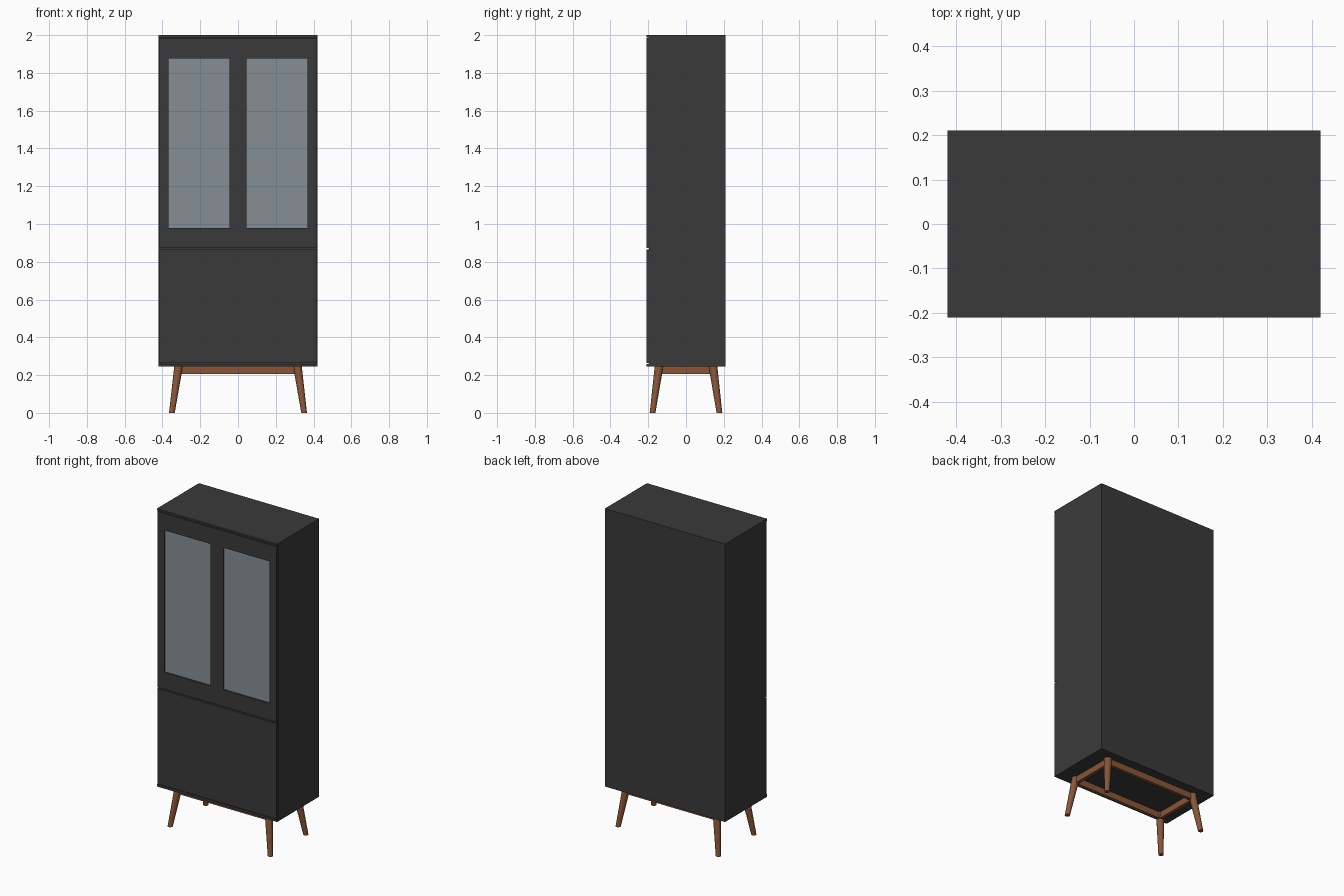
import bpy, bmesh
from mathutils import Vector

cube = bpy.data.objects.get("Cube")
if cube:
    bpy.data.objects.remove(cube, do_unlink=True)


def material(name, rgb, rough):
    m = bpy.data.materials.new(name)
    m.use_nodes = True
    m.diffuse_color = (*rgb, 1)
    bsdf = m.node_tree.nodes["Principled BSDF"]
    bsdf.inputs["Base Color"].default_value = (*rgb, 1)
    bsdf.inputs["Roughness"].default_value = rough
    return m


charcoal = material("charcoal lacquer", (0.042, 0.042, 0.042), 0.6)
glass = material("grey glass", (0.24, 0.275, 0.3), 0.3)
wood = material("warm wood", (0.242, 0.093, 0.043), 0.6)


def finish(name, bm, mat):
    bmesh.ops.recalc_face_normals(bm, faces=bm.faces)
    mesh = bpy.data.meshes.new(name)
    bm.to_mesh(mesh)
    bm.free()
    mesh.materials.append(mat)
    ob = bpy.data.objects.new(name, mesh)
    bpy.context.collection.objects.link(ob)
    return ob


def box(name, x, y, z, mat):
    """Box between the (low, high) limits on each axis."""
    bm = bmesh.new()
    bmesh.ops.create_cube(bm, size=1)
    for v in bm.verts:
        v.co = Vector(r[0] if c < 0 else r[1] for c, r in zip(v.co, (x, y, z)))
    return finish(name, bm, mat)


W, D = 0.42, 0.21           # half width and half depth
BOTTOM, TOP = 0.245, 2.0
T = 0.015                   # board thickness
IN = W - T

# Carcass boards
box("top_board", (-W, W), (-D, D), (TOP - 0.012, TOP), charcoal)
box("bottom_board", (-W, W), (-D, D), (BOTTOM, BOTTOM + T), charcoal)
for s, side in ((1, "left"), (-1, "right")):
    box(side + "_side_board", sorted((s * IN, s * W)), (-D + T, D),
        (BOTTOM + T, TOP - 0.012), charcoal)
box("back_board", (-IN, IN), (D - T, D), (BOTTOM + T, TOP - 0.012), charcoal)
box("middle_shelf", (-IN, IN), (-D + T, D - T), (0.86, 0.88), charcoal)

# Lower door
FACE = W - 0.003
box("lower_front", (-FACE, FACE), (-D, -D + T), (BOTTOM + T + 0.003, 0.865), charcoal)

# Upper door frame: a grid of panels with the two window cells left open
xs = (-FACE, -0.368, -0.045, 0.045, 0.368, FACE)
zs = (0.873, 0.98, 1.877, TOP - 0.016)
bm = bmesh.new()
grid = [[bm.verts.new((x, -D, z)) for x in xs] for z in zs]
for j in range(len(zs) - 1):
    for i in range(len(xs) - 1):
        if j == 1 and i in (1, 3):
            continue
        bm.faces.new((grid[j][i], grid[j][i + 1], grid[j + 1][i + 1], grid[j + 1][i]))
ext = bmesh.ops.extrude_face_region(bm, geom=bm.faces[:], use_keep_orig=True)
bmesh.ops.translate(bm, vec=(0, T, 0),
                    verts=[g for g in ext["geom"] if isinstance(g, bmesh.types.BMVert)])
finish("upper_door_frame", bm, charcoal)

# Window panes, set back in the frame
for side, x in (("right", xs[1:3]), ("left", xs[3:5])):
    box(side + "_window_pane", x, (-D + 0.008, -D + 0.012), zs[1:3], glass)

# Splayed tapered legs
LX, LY = 0.315, 0.143       # leg centres at the top


def leg(name, sx, sy):
    bm = bmesh.new()
    bmesh.ops.create_cone(bm, cap_ends=True, segments=24,
                          radius1=0.015, radius2=0.023, depth=1)
    for v in bm.verts:
        t = v.co.z + 0.5
        v.co = Vector((v.co.x + sx * (0.35 + (LX - 0.35) * t),
                       v.co.y + sy * (0.177 + (LY - 0.177) * t),
                       BOTTOM * t))
    ob = finish(name, bm, wood)
    bpy.ops.object.select_all(action="DESELECT")
    ob.select_set(True)
    bpy.context.view_layer.objects.active = ob
    bpy.ops.object.shade_smooth_by_angle()


for sx, side in ((1, "left"), (-1, "right")):
    for sy, end in ((-1, "front"), (1, "back")):
        leg(f"{end}_{side}_leg", sx, sy)

# Rails joining the legs
H, R = (0.205, BOTTOM), 0.01
for s, end in ((-1, "front"), (1, "back")):
    box(end + "_rail", (-LX, LX), (s * LY - R, s * LY + R), H, wood)
for s, side in ((1, "left"), (-1, "right")):
    box(side + "_rail", (s * LX - R, s * LX + R), (-LY, LY), H, wood)
